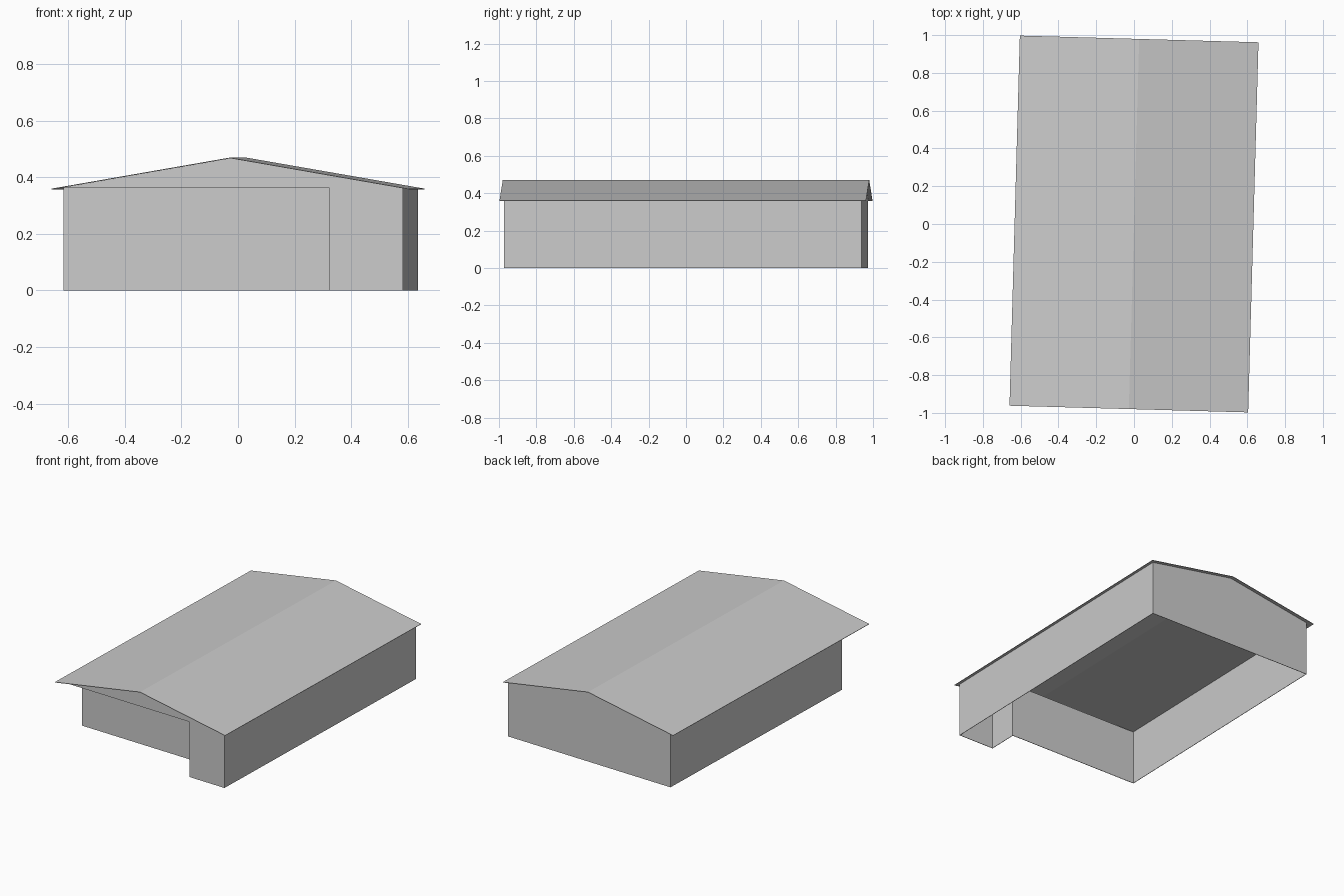
import bpy, bmesh, math
from mathutils import Matrix

cube = bpy.data.objects.get("Cube")
if cube:
    bpy.data.objects.remove(cube, do_unlink=True)

TURN = Matrix.Rotation(math.radians(-1.6), 4, 'Z')
LEFT, RIGHT, END = -0.595, 0.61, 0.957      # wall lines
PORCH_X, PORCH_Y = 0.35, -0.757             # recessed porch corner
ROOF_X, ROOF_Y, EAVE, RIDGE = 0.632, 0.98, 0.36, 0.47


def roof_z(x):
    return RIDGE - (RIDGE - EAVE) * abs(x) / ROOF_X - 0.001


grey = bpy.data.materials.new("light grey")
grey.use_nodes = True
colour = (0.6, 0.6, 0.6, 1)
grey.diffuse_color = colour
grey.node_tree.nodes["Principled BSDF"].inputs["Base Color"].default_value = colour


def strip(name, points, vector, closed=False, thickness=0.003):
    """Sweep a line of points along a vector into a thin sheet."""
    bm = bmesh.new()
    a = [bm.verts.new(p) for p in points]
    b = [bm.verts.new([c + d for c, d in zip(p, vector)]) for p in points]
    n = len(points)
    for i in range(n if closed else n - 1):
        j = (i + 1) % n
        bm.faces.new((a[i], a[j], b[j], b[i]))
    finish(name, bm, thickness)


def finish(name, bm, thickness):
    bm.transform(TURN)
    mesh = bpy.data.meshes.new(name)
    bm.to_mesh(mesh)
    bm.free()
    mesh.materials.append(grey)
    obj = bpy.data.objects.new(name, mesh)
    bpy.context.collection.objects.link(obj)
    mod = obj.modifiers.new("thickness", 'SOLIDIFY')
    mod.thickness = thickness
    mod.offset = -1
    mod.use_even_offset = True


# Outer walls with the recessed porch, open below
outline = [(RIGHT, -END), (RIGHT, END), (LEFT, END), (LEFT, PORCH_Y),
           (PORCH_X, PORCH_Y), (PORCH_X, -END)]
strip("walls", [(x, y, 0) for x, y in outline], (0, 0, roof_z(RIGHT)), closed=True)

# Gable triangles at both ends; the front one spans the porch
for name, side in (("front_gable", -1), ("back_gable", 1)):
    bm = bmesh.new()
    corners = [(LEFT, roof_z(RIGHT)), (RIGHT, roof_z(RIGHT)), (0, roof_z(0)), (LEFT, roof_z(LEFT))]
    verts = [bm.verts.new((x, side * END, z)) for x, z in corners]
    bm.faces.new(verts if side < 0 else verts[::-1])
    finish(name, bm, 0.003)

# Two roof slopes meeting at the ridge
strip("roof", [(-ROOF_X, -ROOF_Y, EAVE), (0, -ROOF_Y, RIDGE), (ROOF_X, -ROOF_Y, EAVE)],
      (0, 2 * ROOF_Y, 0))
